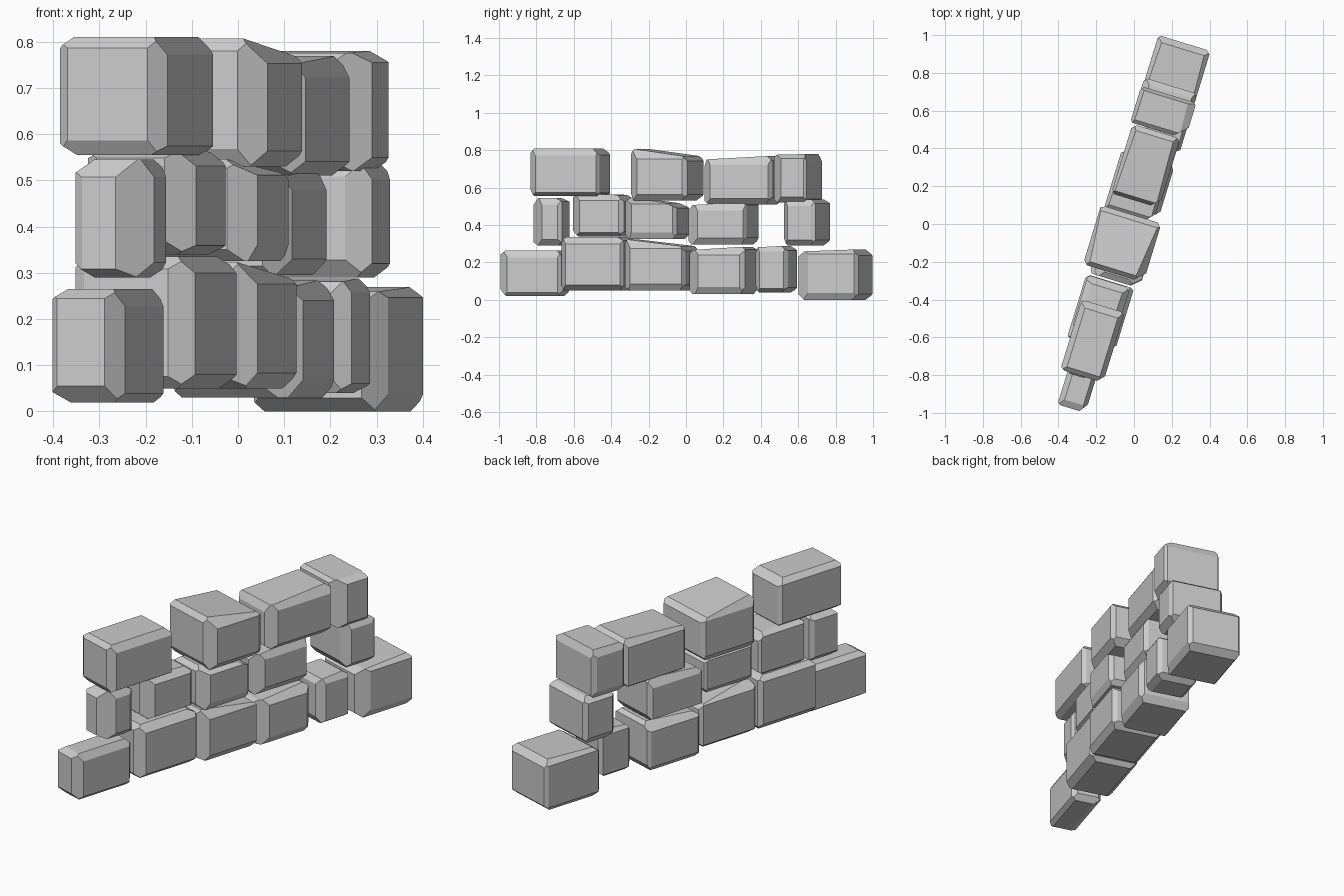
import bpy, bmesh, math, random
from mathutils import Vector, Matrix

if "Cube" in bpy.data.objects:
    bpy.data.objects.remove(bpy.data.objects["Cube"])

ANGLE = math.radians(-17)          # the wall runs at a slant across the plan
C, S = math.cos(ANGLE), -math.sin(ANGLE)

# plan extents x0, x1, y0, y1, heights z0, z1, rise of the top along the wall
COURSES = {
    "bottom_stone": [
        (-.405, -.155, -1.0, -.62, .02, .265, 0),
        (-.355, .00, -.68, -.265, .05, .335, 0),
        (-.235, .13, -.34, .07, .05, .325, -.04),
        (-.145, .215, .00, .39, .03, .285, .02),
        (.03, .29, .36, .60, .04, .29, .01),
        (.03, .405, .59, 1.0, .00, .27, .012)],
    "middle_stone": [
        (-.355, -.15, -.835, -.62, .29, .545, 0),
        (-.33, -.02, -.62, -.27, .34, .57, -.01),
        (-.215, .115, -.34, .02, .325, .55, -.04),
        (-.16, .195, .00, .395, .295, .525, .02),
        (.0, .335, .51, .775, .29, .545, -.01)],
    "top_stone": [
        (-.39, -.05, -.84, -.40, .555, .81, 0),
        (-.27, .145, -.31, .10, .53, .81, -.045),
        (-.12, .245, .085, .53, .51, .77, .02),
        (-.02, .33, .45, .73, .52, .78, .005)],
}


def cut(bm, point, normal):
    """Slice a corner off a convex stone and cap it."""
    geom = bm.verts[:] + bm.edges[:] + bm.faces[:]
    bmesh.ops.bisect_plane(bm, geom=geom, dist=1e-5, plane_co=point,
                           plane_no=normal, clear_outer=True)
    rim = [e for e in bm.edges if e.is_boundary]
    if rim:
        bmesh.ops.contextual_create(bm, geom=rim)


def stone(name, x0, x1, y0, y1, z0, z1, rise, rng):
    # turn the plan extents into the width and length of a slanted block
    dx, dy, k = x1 - x0, y1 - y0, C * C - S * S
    size = Vector(((C * dx - S * dy) / k, (C * dy - S * dx) / k, z1 - z0))
    bm = bmesh.new()
    bmesh.ops.create_cube(bm, size=1)
    bmesh.ops.scale(bm, vec=size, verts=bm.verts)
    h = size / 2
    # sloping top
    slope = rise / size.y
    cut(bm, Vector((0, h.y if rise > 0 else -h.y, h.z)), Vector((0, -slope, 1)).normalized())
    # uneven chamfers on the twelve edges
    for a, b in ((0, 1), (0, 2), (1, 2)):
        for sa in (-1, 1):
            for sb in (-1, 1):
                if b == 1:
                    c = .05 if (sa, sb) == (1, -1) else .018
                else:
                    c = .028
                ca, cb = c * rng.uniform(.6, 1.4), c * rng.uniform(.6, 1.4)
                p, n = Vector(), Vector()
                p[a], p[b] = sa * (h[a] - ca), sb * h[b]
                if b == 2 and sb > 0:
                    p[2] += slope * (sa * h.y if a == 1 else 0) - abs(rise) / 2
                n[a], n[b] = sa * cb, sb * ca
                cut(bm, p, n.normalized())
    bmesh.ops.recalc_face_normals(bm, faces=bm.faces)
    me = bpy.data.meshes.new(name)
    bm.to_mesh(me)
    bm.free()
    ob = bpy.data.objects.new(name, me)
    bpy.context.collection.objects.link(ob)
    ob.matrix_world = (Matrix.Translation(((x0 + x1) / 2, (y0 + y1) / 2, (z0 + z1) / 2))
                       @ Matrix.Rotation(ANGLE, 4, 'Z'))


# three courses of rough stones
rng = random.Random(4)
for course, rows in COURSES.items():
    for i, row in enumerate(rows):
        stone(f"{course}_{i + 1}", *row, rng)
